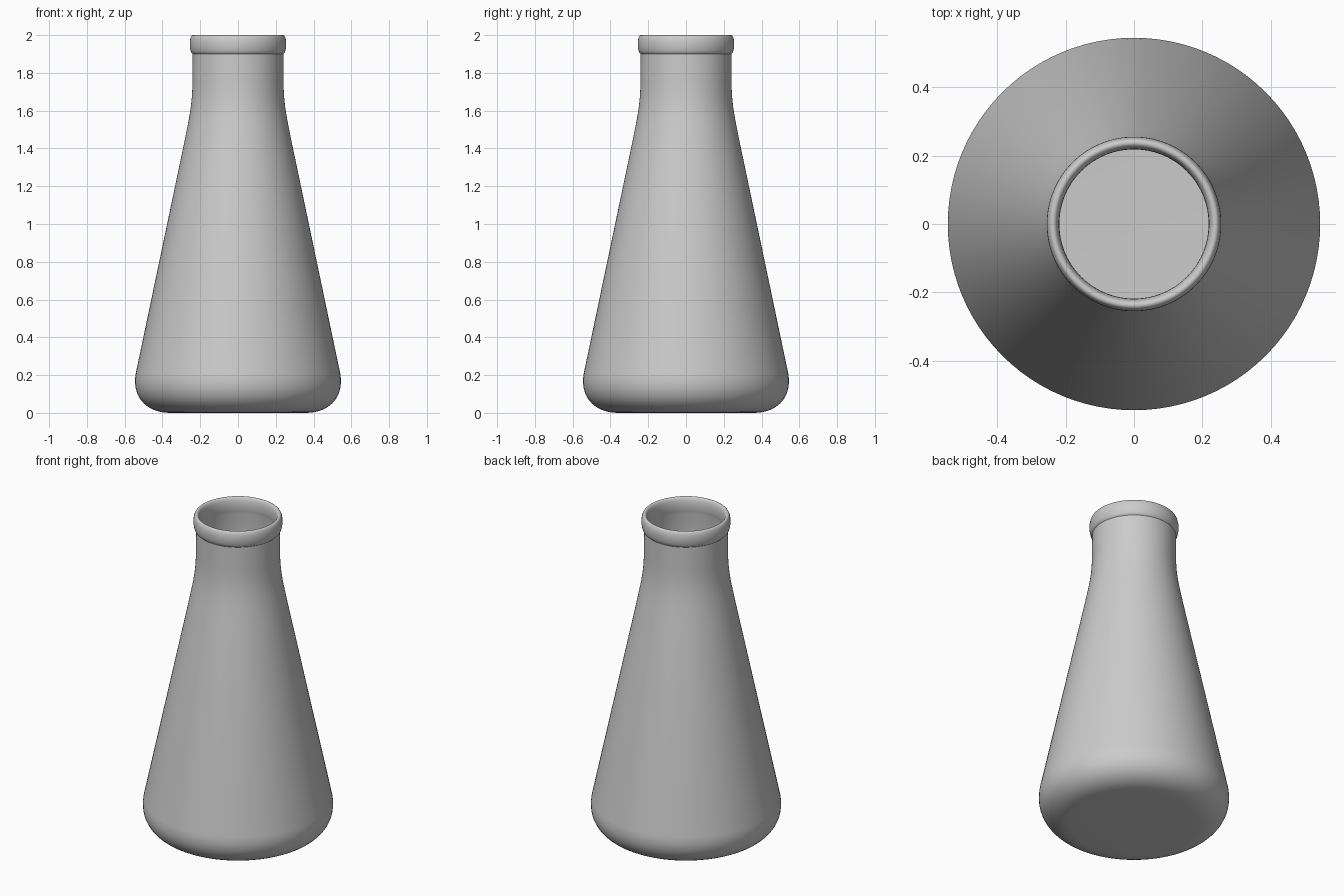
import bpy, math
from mathutils import Vector
from mathutils.geometry import interpolate_bezier

if "Cube" in bpy.data.objects:
    bpy.data.objects.remove(bpy.data.objects["Cube"])

SEGMENTS = 96


def bez(a, b, c, d, n=10):
    """Points along a bezier in (radius, height)."""
    pts = interpolate_bezier(*[Vector((p[0], p[1], 0)) for p in (a, b, c, d)], n)
    return [(p.x, p.y) for p in pts]


def lathe(name, profile):
    """Revolve a profile that starts and ends on the axis."""
    verts, faces, rings = [], [], []
    for r, z in profile:
        count = 1 if r < 1e-6 else SEGMENTS
        rings.append((len(verts), count))
        for i in range(count):
            t = 2 * math.pi * i / SEGMENTS
            verts.append((r * math.cos(t), r * math.sin(t), z))
    for (a, na), (b, nb) in zip(rings, rings[1:]):
        for i in range(SEGMENTS):
            j = (i + 1) % SEGMENTS
            if na == 1:
                faces.append((a, b + j, b + i))
            elif nb == 1:
                faces.append((a + i, a + j, b))
            else:
                faces.append((a + i, a + j, b + j, b + i))
    mesh = bpy.data.meshes.new(name)
    mesh.from_pydata(verts, [], faces)
    obj = bpy.data.objects.new(name, mesh)
    bpy.context.collection.objects.link(obj)
    bpy.context.view_layer.objects.active = obj
    obj.select_set(True)
    bpy.ops.object.shade_smooth_by_angle(angle=math.radians(35))
    return obj


# Outer wall: flat base, rounded heel, cone, curved shoulder and neck
outer = [(0, 0)]
outer += bez((0.36, 0), (0.48, 0), (0.565, 0.08), (0.541, 0.21), 14)
outer += bez((0.285, 1.43), (0.255, 1.58), (0.243, 1.63), (0.241, 1.75))
outer += [(0.24, 1.9)]

# Rolled lip: outside bulge, rounded top, inside bulge
lip = bez((0.246, 1.905), (0.258, 1.93), (0.258, 1.975), (0.248, 1.993), 8)
lip += bez((0.245, 1.997), (0.241, 2.001), (0.233, 2.001), (0.229, 1.996), 5)
lip += bez((0.226, 1.992), (0.216, 1.97), (0.216, 1.93), (0.224, 1.9), 8)

# Inner wall follows the outer wall down to the floor
inner = bez((0.224, 1.75), (0.226, 1.63), (0.238, 1.58), (0.268, 1.43))
inner += bez((0.523, 0.21), (0.545, 0.09), (0.47, 0.018), (0.36, 0.018), 14)
inner += [(0, 0.018)]

lathe("flask", outer + lip + inner)
